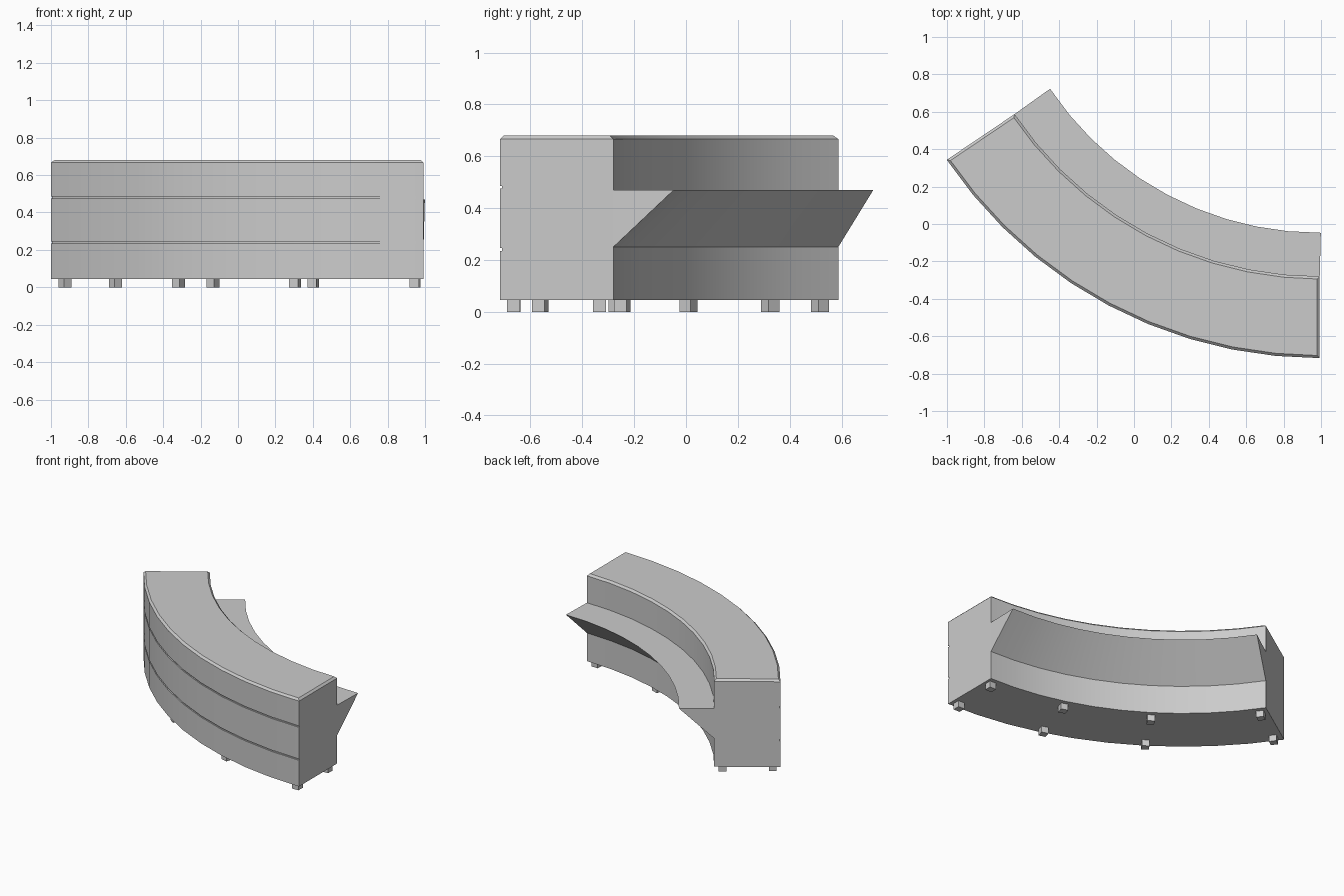
import bpy, bmesh, math

if "Cube" in bpy.data.objects:
    bpy.data.objects.remove(bpy.data.objects["Cube"])

CX, CY = 0.993, 1.688          # centre of the arc
SWEEP = math.radians(56)
SEGS = 10
R_OUT, R_IN, R_TIP = 2.405, 1.968, 1.735
Z0, Z1, CH = 0.045, 0.68, 0.014


def arc_point(r, a, z):
    return (CX - r * math.sin(a), CY - r * math.cos(a), z)


def finish(name, bm):
    bmesh.ops.recalc_face_normals(bm, faces=bm.faces)
    mesh = bpy.data.meshes.new(name)
    bm.to_mesh(mesh)
    bm.free()
    ob = bpy.data.objects.new(name, mesh)
    bpy.context.collection.objects.link(ob)
    return ob


def sweep(name, profile):
    """Sweep (radius, z, end inset) points along the arc and cap both ends."""
    bm = bmesh.new()
    rings = []
    for k in range(SEGS + 1):
        side = 1 if k == 0 else -1 if k == SEGS else 0
        a = SWEEP * k / SEGS
        rings.append([bm.verts.new(arc_point(r, a + side * inset / r, z))
                      for r, z, inset in profile])
    n = len(profile)
    for p, q in zip(rings, rings[1:]):
        for i in range(n):
            j = (i + 1) % n
            bm.faces.new((p[i], p[j], q[j], q[i]))
    # flat end wall, plus a chamfer strip where the top is inset
    for ring in (rings[0], rings[-1]):
        wall = [v for v, p in zip(ring, profile) if p[2] <= 0]
        top = [v for v, p in zip(ring, profile) if p[2] > 0]
        bm.faces.new(wall)
        if top:
            i = ring.index(top[0])
            bm.faces.new((ring[i - 1], top[0], top[1], ring[(i + 2) % n]))
    ob = finish(name, bm)
    bpy.ops.object.select_all(action='DESELECT')
    ob.select_set(True)
    bpy.context.view_layer.objects.active = ob
    bpy.ops.object.shade_smooth_by_angle(angle=math.radians(30))
    return ob


# Counter body: two thin grooves in the front, chamfered top
G, H = 0.008, 0.005
body = [(R_IN, Z0, 0), (R_OUT, Z0, 0)]
for z in (0.24, 0.48):
    body += [(R_OUT, z - H, 0), (R_OUT - G, z - H, 0),
             (R_OUT - G, z + H, 0), (R_OUT, z + H, 0)]
body += [(R_OUT, Z1 - CH, 0), (R_OUT - CH, Z1, CH),
         (R_IN + CH, Z1, CH), (R_IN, Z1 - CH, 0)]
sweep("counter_body", body)

# Wedge-shaped work shelf on the inner side, its tip slightly overhanging the ends
sweep("work_shelf", [(R_IN, 0.25, 0), (R_TIP, 0.47, -0.006), (R_IN, 0.47, 0)])

# Feet in two rows, turned to follow the arc
for row, r in (("outer", 2.353), ("inner", 2.022)):
    for i, deg in enumerate((1.2, 17, 33.9, 54.6)):
        a = math.radians(deg)
        bm = bmesh.new()
        bmesh.ops.create_cube(bm, size=1)
        ob = finish(f"{row}_foot_{i + 1}", bm)
        ob.scale = (0.05, 0.05, Z0 + 0.004)
        ob.location = arc_point(r, a, (Z0 + 0.004) / 2)
        ob.rotation_euler.z = -a
